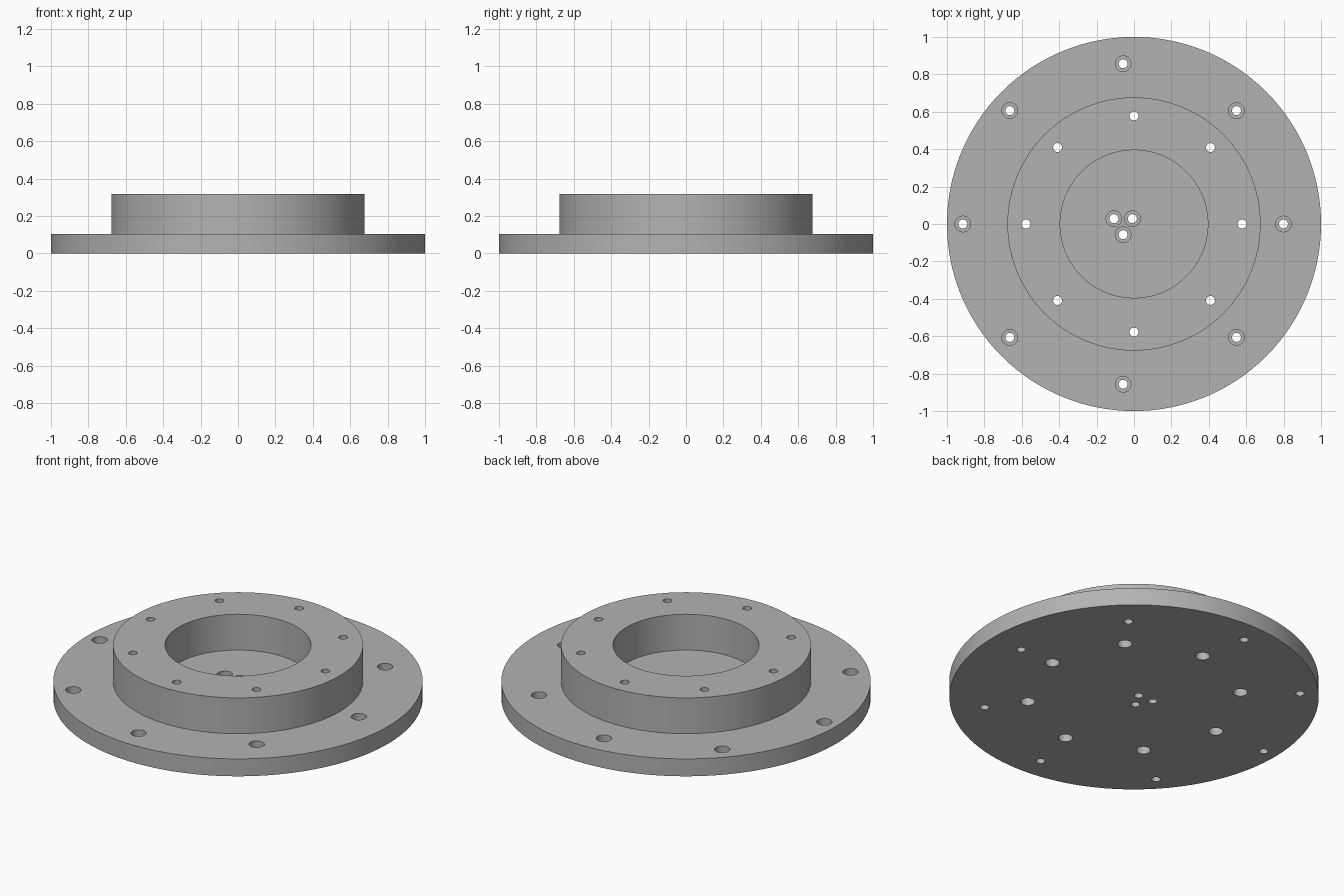
import bpy
import bmesh
from math import cos, sin, pi, radians
from mathutils import Matrix, Vector

cube = bpy.data.objects.get("Cube")
if cube:
    bpy.data.objects.remove(cube, do_unlink=True)

PLATE_TOP, HUB_TOP = 0.104, 0.318
PLATE_R, HUB_R, BORE_R = 1.0, 0.677, 0.395
SCREW_R, HEAD_R, HEAD_DEPTH = 0.024, 0.042, 0.055
OFFSET_X = -0.058      # the plate's own hole pattern sits off centre

steel = bpy.data.materials.new("grey_steel")
steel.use_nodes = True
grey = (0.45, 0.45, 0.45, 1)
steel.diffuse_color = grey
steel.node_tree.nodes["Principled BSDF"].inputs["Base Color"].default_value = grey


def lathe(bm, profile, steps, centre=(0, 0)):
    """Spin an (r, z) profile, closed on the axis, around a vertical line."""
    verts = [bm.verts.new((r, 0, z)) for r, z in profile]
    edges = [bm.edges.new(pair) for pair in zip(verts, verts[1:])]
    result = bmesh.ops.spin(bm, geom=verts + edges, cent=(0, 0, 0),
                            axis=(0, 0, 1), angle=2 * pi, steps=steps)
    new = set(verts) | {v for v in bm.verts if v.index == -1}
    bmesh.ops.translate(bm, verts=list(new), vec=Vector((*centre, 0)))


def make_object(name, parts, steps):
    """Join one lathed solid per (profile, centre) into one object."""
    bm = bmesh.new()
    for profile, centre in parts:
        part = bmesh.new()
        verts = [part.verts.new((r, 0, z)) for r, z in profile]
        edges = [part.edges.new(pair) for pair in zip(verts, verts[1:])]
        bmesh.ops.spin(part, geom=verts + edges, cent=(0, 0, 0),
                       axis=(0, 0, 1), angle=2 * pi, steps=steps)
        bmesh.ops.remove_doubles(part, verts=part.verts, dist=1e-5)
        bmesh.ops.recalc_face_normals(part, faces=part.faces)
        part.transform(Matrix.Translation((*centre, 0)))
        temp = bpy.data.meshes.new("temp")
        part.to_mesh(temp)
        part.free()
        bm.from_mesh(temp)
        bpy.data.meshes.remove(temp)
    mesh = bpy.data.meshes.new(name)
    bm.to_mesh(mesh)
    bm.free()
    mesh.materials.append(steel)
    obj = bpy.data.objects.new(name, mesh)
    bpy.context.collection.objects.link(obj)
    return obj


def circle(count, radius, x=0, start=0):
    angles = [start + 2 * pi * i / count for i in range(count)]
    return [(x + radius * cos(a), radius * sin(a)) for a in angles]


def stepped(r_low, r_high, z_step, z_top):
    return [(0, -0.05), (r_low, -0.05), (r_low, z_step),
            (r_high, z_step), (r_high, z_top), (0, z_top)]


# Round base plate with raised hub and blind centre bore
flange = make_object("flange_body", [([
    (0, 0), (PLATE_R, 0), (PLATE_R, PLATE_TOP), (HUB_R, PLATE_TOP),
    (HUB_R, HUB_TOP), (BORE_R, HUB_TOP), (BORE_R, PLATE_TOP),
    (0, PLATE_TOP)], (0, 0))], 128)

# Counterbored holes: plate rim and centre from above, hub from below
from_above = stepped(SCREW_R, HEAD_R, PLATE_TOP - HEAD_DEPTH, PLATE_TOP + 0.05)
from_below = stepped(HEAD_R - 0.003, SCREW_R, HEAD_DEPTH, HUB_TOP + 0.05)
holes = [(from_above, c) for c in circle(8, 0.857, OFFSET_X)]
holes += [(from_above, c) for c in circle(3, 0.057, OFFSET_X, radians(30))]
holes += [(from_below, c) for c in circle(8, 0.578)]
cutter = make_object("hole_cutter", holes, 32)
cutter.hide_render = True

cut = flange.modifiers.new("holes", "BOOLEAN")
cut.operation = "DIFFERENCE"
cut.solver = "EXACT"
cut.object = cutter

bpy.ops.object.select_all(action="DESELECT")
flange.select_set(True)
bpy.context.view_layer.objects.active = flange
bpy.ops.object.modifier_apply(modifier=cut.name)
bpy.data.objects.remove(cutter, do_unlink=True)
bpy.ops.object.shade_smooth_by_angle(angle=radians(30))
